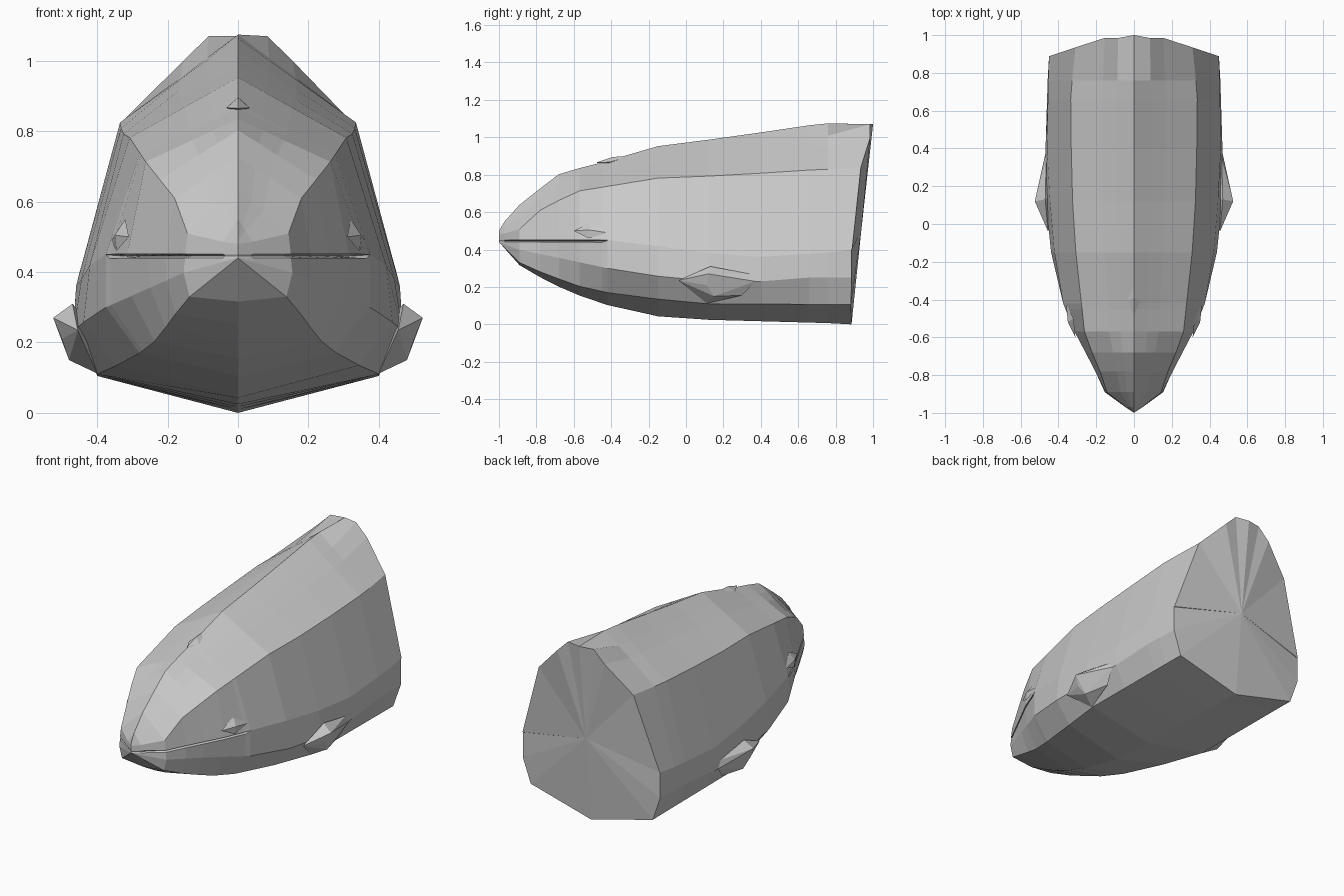
import bpy, bmesh
from mathutils import Vector

if "Cube" in bpy.data.objects:
    bpy.data.objects.remove(bpy.data.objects["Cube"])

# Longitudinal rails of the half hull: (y, x, z)
TOP = [(-1, 0, .5), (-.97, 0, .55), (-.88, 0, .65), (-.67, 0, .81), (-.45, 0, .865),
       (-.17, 0, .95), (.12, 0, .987), (.5, 0, 1.04), (.73, 0, 1.075), (1, 0, 1.07)]
RIDGE = [(-1, 0, .48), (-.9, .14, .5), (-.78, .18, .61), (-.59, .26, .71),
         (-.13, .31, .785), (.2, .33, .795), (.66, .335, .825), (1, .31, .84)]
LIP = [(-1, 0, .452), (-.9, .145, .452), (-.76, .215, .452), (-.55, .325, .452),
       (-.42, .375, .45), (-.17, .42, .42), (.12, .445, .38), (.4, .46, .36), (1, .45, .40)]
CHINE = [(-1, 0, .44), (-.9, .15, .4), (-.7, .24, .36), (-.42, .375, .3),
         (-.04, .465, .24), (.35, .47, .22), (.5, .465, .25), (1, .45, .25)]
EDGE = [(-1, 0, .44), (-.88, .15, .32), (-.7, .2, .25), (-.56, .24, .2),
        (-.35, .3, .155), (.1, .4, .11), (1, .4, .105)]
KEEL = [(-1, 0, .44), (-.88, 0, .305), (-.7, 0, .21), (-.56, 0, .15), (-.35, 0, .08),
        (-.15, 0, .043), (.1, 0, .025), (1, 0, 0)]
STATIONS = [-1, -.97, -.89, -.78, -.68, -.57, -.45, -.42, -.15, .12, .4, .66, .76, 1]
BACK_Y = [1, .985, .985, .935, .888, .886, .885, .885, .882, .885]


def sample(rail, y):
    for (y0, x0, z0), (y1, x1, z1) in zip(rail, rail[1:]):
        if y <= y1:
            t = (y - y0) / (y1 - y0)
            return Vector((x0 + t * (x1 - x0), y, z0 + t * (z1 - z0)))


def half_section(y):
    t, r, lip, c, e, k = (sample(a, y) for a in (TOP, RIDGE, LIP, CHINE, EDGE, KEEL))
    i1, i2 = t.lerp(r, .27), t.lerp(r, .5)
    # Mouth groove closes at the corner of the mouth
    gap = .012 if y < -.42 else .002
    low = lip - Vector((0, 0, gap))
    inner = (lip + low) / 2
    if y < -.42:
        inner.x *= .85
    pts = [t, i1, i2, r, lip, inner, low, c, e, k]
    if y == 1:
        i1.z, i2.z = 1.07, 1.0
        for p, by in zip(pts, BACK_Y):
            p.y = by
    return pts


def make_object(name, bm):
    bmesh.ops.recalc_face_normals(bm, faces=bm.faces)
    mesh = bpy.data.meshes.new(name)
    bm.to_mesh(mesh)
    bm.free()
    obj = bpy.data.objects.new(name, mesh)
    bpy.context.collection.objects.link(obj)
    return obj


def hull(name, points, mirror=True):
    bm = bmesh.new()
    for p in points:
        bm.verts.new(p)
    bmesh.ops.convex_hull(bm, input=bm.verts)
    obj = make_object(name, bm)
    if mirror:
        obj.modifiers.new("mirror", 'MIRROR')
    return obj


# Head: loft the sections, close the back with a fan
bm = bmesh.new()
rings = []
for y in STATIONS:
    half = half_section(y)
    ring = half + [Vector((-p.x, p.y, p.z)) for p in half[-2:0:-1]]
    rings.append([bm.verts.new(p) for p in ring])
n = len(rings[0])
for a, b in zip(rings, rings[1:]):
    for i in range(n):
        j = (i + 1) % n
        bm.faces.new((a[i], a[j], b[j], b[i]))
hub = bm.verts.new((0, .937, .5))
for i in range(n):
    bm.faces.new((rings[-1][i], rings[-1][(i + 1) % n], hub))
bmesh.ops.remove_doubles(bm, verts=bm.verts, dist=.0005)
make_object("head", bm)

# Fin stumps on the lower sides
hull("fin_stump", [(.455, -.04, .235), (.525, .12, .27), (.5, .11, .21), (.48, .15, .15),
                   (.4, .11, .112), (.47, .13, .31), (.465, .34, .27), (.47, .37, .23),
                   (.445, .3, .155), (.38, .2, .2)])
# Eye bulges above the mouth corners
hull("eye", [(.35, -.52, .505), (.31, -.6, .5), (.36, -.42, .49), (.32, -.5, .55), (.345, -.52, .46)])
# Small nub on the forehead
hull("forehead_nub", [(0, -.39, .895), (0, -.48, .865), (.033, -.41, .867), (-.033, -.41, .867),
                      (0, -.3, .9), (0, -.4, .85)], mirror=False)
